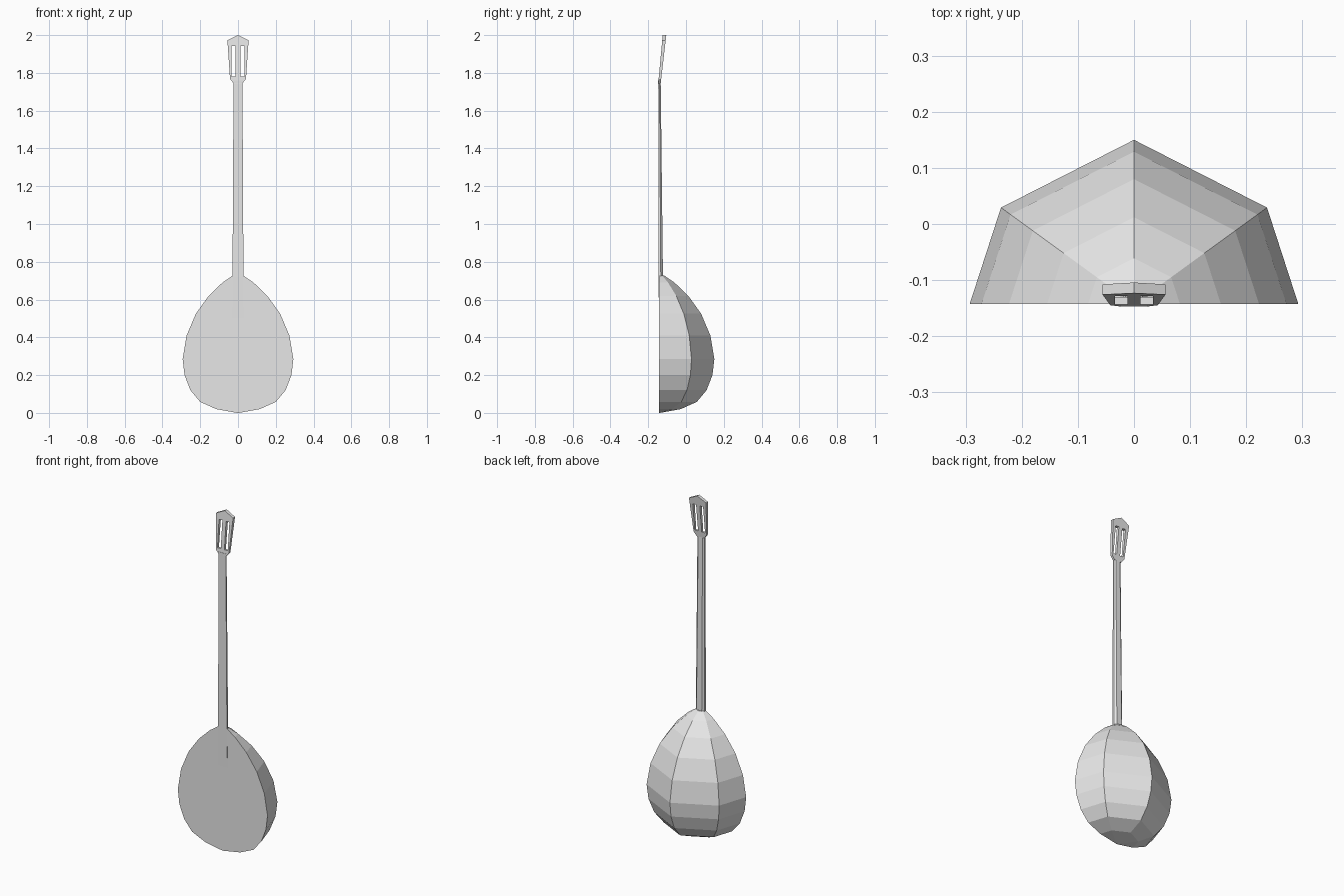
import bpy, bmesh, math

default = bpy.data.objects.get("Cube")
if default:
    bpy.data.objects.remove(default, do_unlink=True)

# Single plain grey finish
grey = bpy.data.materials.new("plain grey")
grey.use_nodes = True
grey.diffuse_color = (0.8, 0.8, 0.8, 1)
grey.node_tree.nodes["Principled BSDF"].inputs["Base Color"].default_value = (0.8, 0.8, 0.8, 1)


def finish(name, bm):
    bmesh.ops.remove_doubles(bm, verts=bm.verts, dist=0.0001)
    bmesh.ops.recalc_face_normals(bm, faces=bm.faces)
    mesh = bpy.data.meshes.new(name)
    bm.to_mesh(mesh)
    bm.free()
    mesh.materials.append(grey)
    obj = bpy.data.objects.new(name, mesh)
    bpy.context.collection.objects.link(obj)
    return obj


def loft(name, sections):
    """Skin equal-length closed loops and cap both ends."""
    bm = bmesh.new()
    rings = [[bm.verts.new(p) for p in s] for s in sections]
    for a, b in zip(rings, rings[1:]):
        for i in range(len(a)):
            j = (i + 1) % len(a)
            bm.faces.new((a[i], a[j], b[j], b[i]))
    bm.faces.new(rings[0])
    bm.faces.new(rings[-1])
    return finish(name, bm)


# Bowl body: half-round five-point ribs following a pear outline
FACE_Y = -0.143
outline = [(0.0, 0.004), (0.02, 0.115), (0.058, 0.2), (0.12, 0.252),
           (0.2, 0.283), (0.285, 0.293), (0.41, 0.272), (0.525, 0.223),
           (0.62, 0.155), (0.69, 0.082), (0.727, 0.028)]
angles = [math.radians(a) for a in (0, 36, 90, 144, 180)]
loft("bowl_body", [[(r * math.cos(a), FACE_Y + r * math.sin(a), z) for a in angles]
                   for z, r in outline])


# Neck: tapered bar with chamfered back, its lower end let into the soundboard
def neck_section(z, half, front, back):
    mid = front + (back - front) * 0.5
    return [(-half, front, z), (half, front, z), (half, mid, z),
            (half * 0.6, back, z), (-half * 0.6, back, z), (-half, mid, z)]


loft("neck", [neck_section(0.5, 0.031, -0.1435, -0.138),
              neck_section(0.72, 0.029, -0.145, -0.122),
              neck_section(1.76, 0.0235, -0.147, -0.134)])

# Headstock: slotted plate leaning back, with a peaked top
rows = [(1.745, 0.024), (1.768, 0.042), (1.78, 0.043), (1.942, 0.054), (1.972, 0.056)]
SLOT_IN, SLOT_OUT = 0.012, 0.034


def head_y(z):
    return -0.147 + (z - 1.745) * 0.093


bm = bmesh.new()
grid = []
for k, (z, w) in enumerate(rows):
    inner = min(SLOT_IN, w * 0.35)
    outer = min(SLOT_OUT, w * 0.78)
    line = []
    for x in (-w, -outer, -inner, 0, inner, outer, w):
        top = 0.028 * (1 - abs(x) / w) if k == len(rows) - 1 else 0
        line.append(bm.verts.new((x, head_y(z + top), z + top)))
    grid.append(line)
for k in range(len(rows) - 1):
    for c in range(6):
        if k == 2 and c in (1, 4):
            continue  # string slots
        bm.faces.new((grid[k][c], grid[k][c + 1], grid[k + 1][c + 1], grid[k + 1][c]))
# Thicken toward the back, slimmer at the neck joint
made = bmesh.ops.extrude_face_region(bm, geom=bm.faces[:], use_keep_orig=True)
for v in made["geom"]:
    if isinstance(v, bmesh.types.BMVert):
        v.co.y += 0.013 + 0.006 * (v.co.z - 1.745) / 0.255
finish("headstock", bm)
